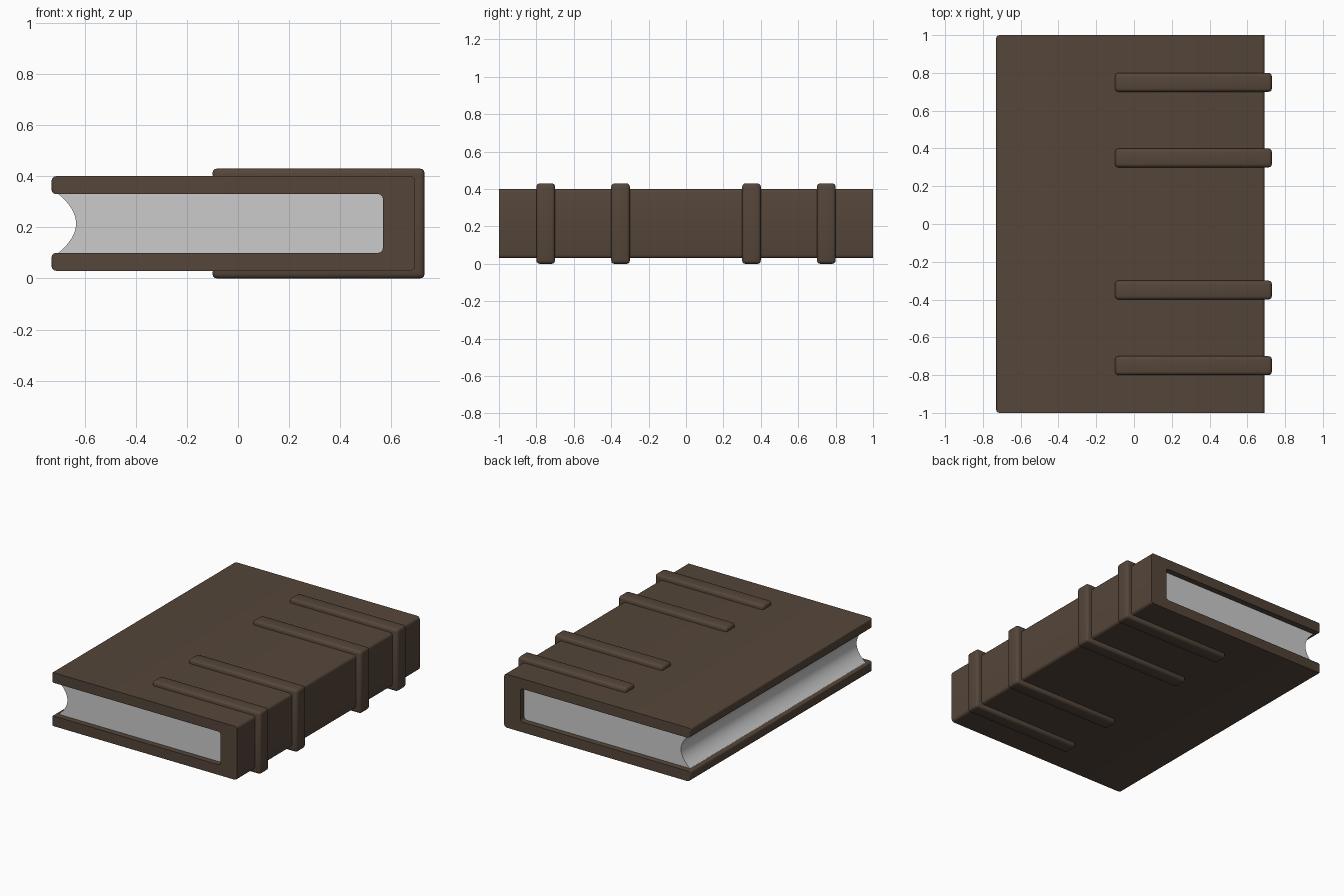
import bpy, bmesh, math

if "Cube" in bpy.data.objects:
    bpy.data.objects.remove(bpy.data.objects["Cube"])

leather = bpy.data.materials.new("brown_leather")
leather.diffuse_color = (0.09, 0.061, 0.042, 1)
leather.use_nodes = True
leather.node_tree.nodes["Principled BSDF"].inputs["Base Color"].default_value = leather.diffuse_color


def extrude_profile(name, pts, y0, y1, bevel=0.0, pick=None, segments=3, mat=None):
    """Extrude an xz outline along y, then round the edges chosen by pick."""
    bm = bmesh.new()
    face = bm.faces.new([bm.verts.new((x, y0, z)) for x, z in pts])
    res = bmesh.ops.extrude_face_region(bm, geom=[face], use_keep_orig=True)
    moved = [g for g in res["geom"] if isinstance(g, bmesh.types.BMVert)]
    bmesh.ops.translate(bm, verts=moved, vec=(0, y1 - y0, 0))
    bmesh.ops.recalc_face_normals(bm, faces=bm.faces)
    if bevel:
        edges = [e for e in bm.edges if pick(e)]
        bmesh.ops.bevel(bm, geom=edges, offset=bevel, segments=segments,
                        profile=0.5, affect='EDGES', clamp_overlap=True)
    mesh = bpy.data.meshes.new(name)
    bm.to_mesh(mesh)
    bm.free()
    obj = bpy.data.objects.new(name, mesh)
    bpy.context.collection.objects.link(obj)
    if mat:
        mesh.materials.append(mat)
    bpy.ops.object.select_all(action='DESELECT')
    obj.select_set(True)
    bpy.context.view_layer.objects.active = obj
    bpy.ops.object.shade_smooth_by_angle(angle=math.radians(35))
    return obj


def c_shape(left, right, low, high, inner_right, inner_low, inner_high):
    return [(left, low), (right, low), (right, high), (left, high),
            (left, inner_high), (inner_right, inner_high),
            (inner_right, inner_low), (left, inner_low)]


def cover_edges(e):
    a, b = (v.co for v in e.verts)
    along_y = abs(a.y - b.y) > 1
    fore_corner = a.x < -0.72 and b.x < -0.72
    return along_y or (fore_corner and abs(a.z - b.z) > 0.01)


# Cover: two boards joined by a thick spine
extrude_profile("cover", c_shape(-0.73, 0.692, 0.03, 0.40, 0.567, 0.10, 0.33),
                -1, 1, 0.018, cover_edges, mat=leather)

# Page block with a hollow fore edge
hollow = []
for i in range(17):
    t = -1 + i / 8
    hollow.append((-0.634 - 0.071 * t * t, 0.215 + 0.117 * t))
extrude_profile("pages", hollow + [(0.57, 0.332), (0.57, 0.098)], -0.96, 0.96)


# Raised bands wrapped around the spine
def outer_edges(e):
    a, b = (v.co for v in e.verts)
    return all(c.x < -0.09 or c.x > 0.72 for c in (a, b))


band = c_shape(-0.10, 0.73, 0.0, 0.43, 0.68, 0.04, 0.39)
for i, y in enumerate((-0.75, -0.35, 0.35, 0.75)):
    extrude_profile(f"spine_band_{i + 1}", band, y - 0.05, y + 0.05, 0.018,
                    outer_edges, mat=leather)
